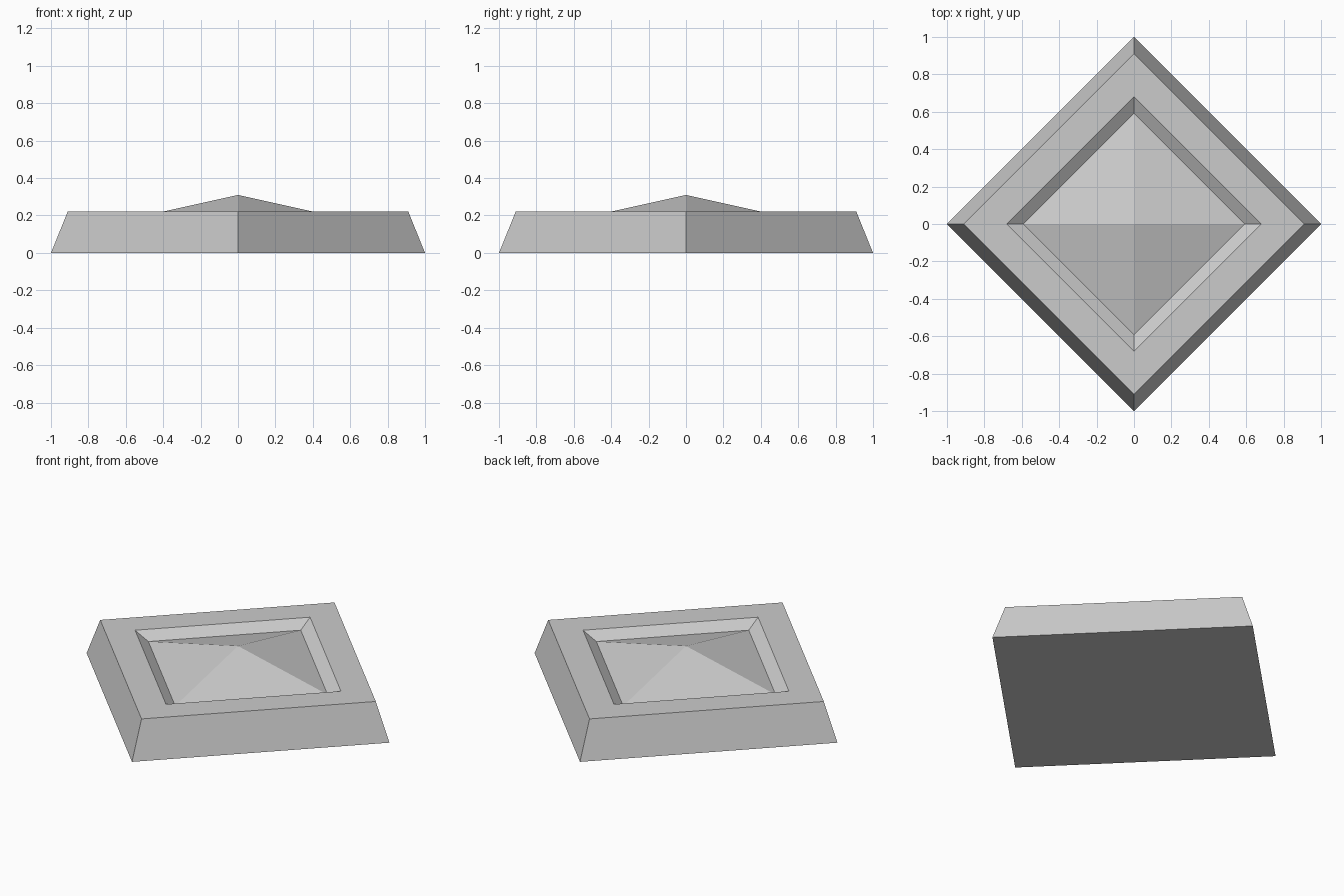
import bpy
import bmesh

cube = bpy.data.objects.get("Cube")
if cube:
    bpy.data.objects.remove(cube, do_unlink=True)

# Plain grey material
GREY = (0.6, 0.6, 0.6, 1.0)
grey = bpy.data.materials.new("light grey")
grey.use_nodes = True
grey.diffuse_color = GREY
grey.node_tree.nodes["Principled BSDF"].inputs["Base Color"].default_value = GREY


def diamond_ring(bm, radius, z):
    """Four corners lying on the x and y axes."""
    return [bm.verts.new((radius * x, radius * y, z))
            for x, y in ((1, 0), (0, 1), (-1, 0), (0, -1))]


def make_part(name, profile, apex=None, base=False):
    """Joins diamond rings, listed from the outside in, into one flat-faced part."""
    bm = bmesh.new()
    rings = [diamond_ring(bm, r, z) for r, z in profile]
    for outer, inner in zip(rings, rings[1:]):
        for i in range(4):
            j = (i + 1) % 4
            bm.faces.new((outer[i], outer[j], inner[j], inner[i]))
    if apex is not None:
        tip = bm.verts.new((0, 0, apex))
        for i in range(4):
            bm.faces.new((rings[-1][i], rings[-1][(i + 1) % 4], tip))
    if base:
        bm.faces.new(reversed(rings[0]))
    mesh = bpy.data.meshes.new(name)
    bm.to_mesh(mesh)
    bm.free()
    mesh.materials.append(grey)
    obj = bpy.data.objects.new(name, mesh)
    bpy.context.collection.objects.link(obj)
    return obj


# Sloped outer wall, flat rim, sunken bevel and low pyramid in one shell
make_part("stud_plate",
          [(1.0, 0.0), (0.91, 0.222), (0.68, 0.222), (0.592, 0.178)],
          apex=0.31, base=True)
